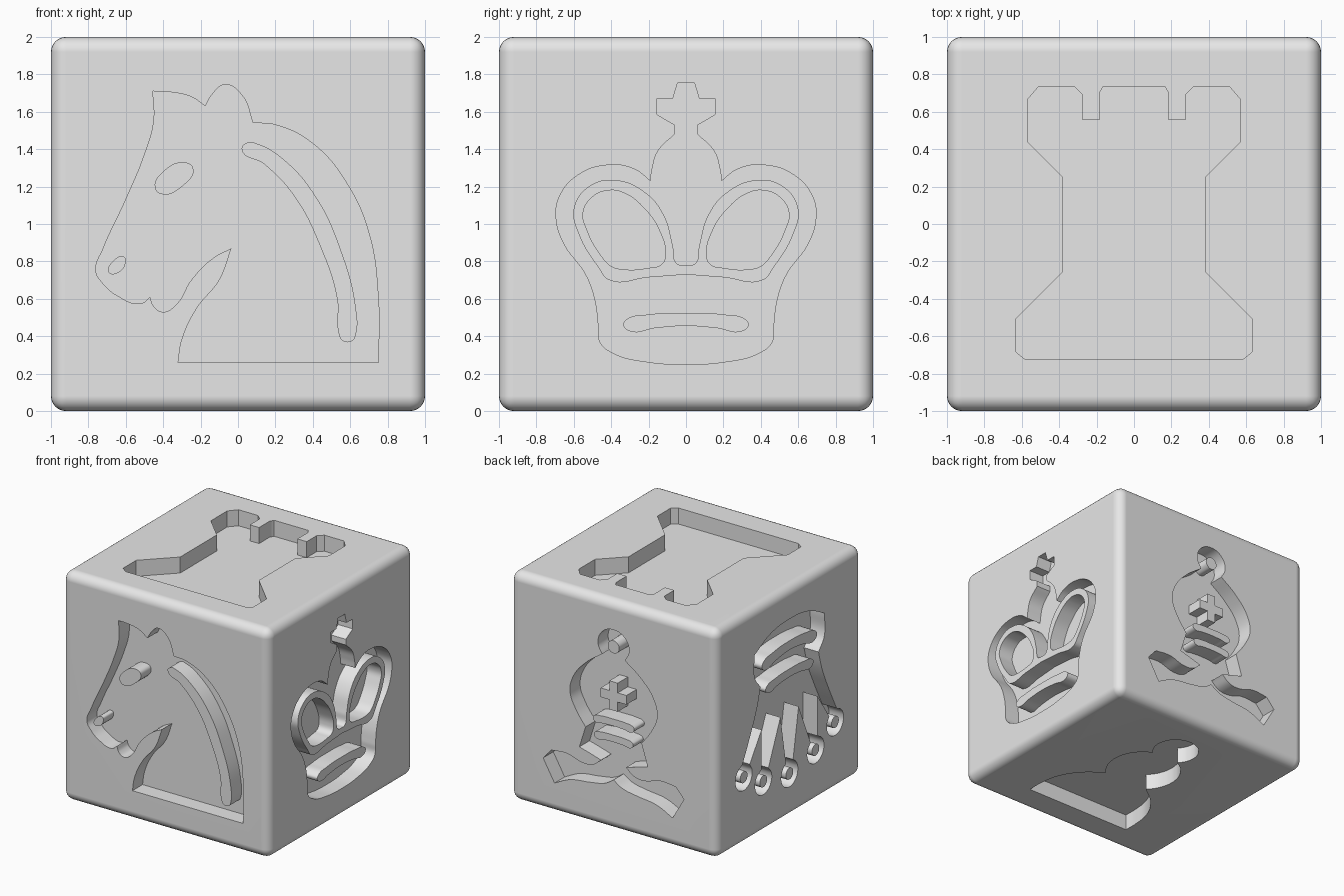
import bpy
import bmesh
from math import cos, sin, radians
from mathutils import Matrix, Vector

DEPTH = 0.14       # depth of the engraved pockets
ROUNDING = 0.08    # radius of the cube edges

default_cube = bpy.data.objects.get("Cube")
if default_cube:
    bpy.data.objects.remove(default_cube, do_unlink=True)


# ---------- outline helpers: a point is (u, v) if smooth, (u, v, 1) if a corner ----------
def mirrored(half):
    """Close a right-hand half outline (top centre to bottom centre) by mirroring it."""
    left = [(-p[0],) + tuple(p[1:]) for p in reversed(half) if abs(p[0]) > 1e-4]
    return half + left


def flipped(outline):
    """Mirror a whole outline to the left side."""
    return [(-p[0],) + tuple(p[1:]) for p in outline]


def arc(centre, radius, start, end, steps=8):
    """Points along an arc whose two ends are corners."""
    points = []
    for i in range(steps + 1):
        angle = radians(start + (end - start) * i / steps)
        point = (centre[0] + radius * cos(angle), centre[1] + radius * sin(angle))
        points.append(point + (1,) if i in (0, steps) else point)
    return points


def circle(centre, radius):
    return [p[:2] for p in arc(centre, radius, 0, 360)[:-1]]


def corners(points):
    return [(u, v, 1) for u, v in points]


def band(half_width, middle, thickness, sag):
    """A slim rounded bar whose ends drop by sag."""
    t = thickness / 2
    return mirrored([
        (0, middle + t),
        (half_width * 0.6, middle + t - sag * 0.3),
        (half_width * 0.95, middle + t * 0.6 - sag * 0.7),
        (half_width, middle - sag),
        (half_width * 0.88, middle - t - sag),
        (half_width * 0.5, middle - t - sag * 0.4),
        (0, middle - t),
    ])


def pocket(outlines, right, up, base=0.0):
    """Solid for one engraved face; nested outlines alternate between pocket and island."""
    curve = bpy.data.curves.new("pocket_profile", "CURVE")
    curve.dimensions = "2D"
    curve.fill_mode = "BOTH"
    curve.extrude = DEPTH
    curve.resolution_u = 8
    for outline in outlines:
        spline = curve.splines.new("BEZIER")
        spline.bezier_points.add(len(outline) - 1)
        spline.use_cyclic_u = True
        for bezier, point in zip(spline.bezier_points, outline):
            bezier.co = (point[0], point[1] - base, 0)
            kind = "VECTOR" if len(point) == 3 else "AUTO"
            bezier.handle_left_type = bezier.handle_right_type = kind
    helper = bpy.data.objects.new("pocket_profile", curve)
    bpy.context.collection.objects.link(helper)
    graph = bpy.context.evaluated_depsgraph_get()
    mesh = bpy.data.meshes.new_from_object(helper.evaluated_get(graph))
    # Stand the profile on its cube face
    right, up = Vector(right), Vector(up)
    normal = right.cross(up)
    turn = Matrix((right, up, normal)).transposed().to_4x4()
    mesh.transform(Matrix.Translation(normal + Vector((0, 0, 1))) @ turn)
    bpy.data.objects.remove(helper, do_unlink=True)
    return mesh


# ---------- knight ----------
knight_head = [
    (-.455, 1.71, 1), (-.36, 1.705), (-.25, 1.68), (-.175, 1.63, 1), (-.14, 1.69),
    (-.07, 1.745), (.02, 1.69), (.08, 1.54, 1), (.2, 1.53), (.4, 1.43), (.58, 1.22),
    (.7, .95), (.75, .6), (.75, .26, 1), (-.32, .26, 1), (-.3, .38), (-.22, .55),
    (-.1, .7), (-.035, .87, 1), (-.13, .82), (-.25, .7), (-.33, .57), (-.4, .53),
    (-.45, .56), (-.47, .61, 1), (-.52, .575), (-.65, .62), (-.72, .68), (-.76, .75),
    (-.72, .87), (-.6, 1.13), (-.5, 1.37), (-.45, 1.55),
]
knight_eye = [(-.445, 1.2), (-.41, 1.16), (-.3, 1.2), (-.24, 1.3), (-.3, 1.33), (-.4, 1.28)]
knight_nostril = [(-.69, .74), (-.64, .74), (-.6, .8), (-.61, .825), (-.67, .8)]
knight_mane = [
    (.02, 1.4), (.05, 1.435), (.1, 1.43), (.25, 1.34), (.42, 1.14), (.55, .86),
    (.63, .55), (.63, .41), (.61, .375), (.56, .375), (.54, .41), (.53, .6),
    (.44, .88), (.3, 1.15), (.14, 1.32),
]

# ---------- king ----------
king_body = mirrored(
    corners([(.045, 1.755), (.07, 1.67), (.155, 1.67), (.155, 1.585), (.06, 1.53), (.06, 1.48)])
    + [(.15, 1.39), (.18, 1.3), (.19, 1.23, 1), (.28, 1.295), (.42, 1.315), (.58, 1.26),
       (.675, 1.15), (.695, 1.05), (.66, .91), (.53, .72), (.485, .59), (.468, .46),
       (.46, .37), (.39, .31), (.2, .262), (0, .25)]
)
king_arms = mirrored([
    (0, .78), (.05, .79), (.07, .88), (.12, 1.05), (.22, 1.17), (.38, 1.235), (.52, 1.2),
    (.6, 1.08), (.575, .95), (.47, .77), (.41, .7), (.2, .715), (0, .73, 1),
])
king_opening = [
    (.11, .83), (.14, .96), (.22, 1.08), (.33, 1.165), (.41, 1.18), (.5, 1.145),
    (.55, 1.06), (.53, .97), (.46, .84), (.4, .775), (.33, .757), (.2, .765), (.13, .785),
]
king_band = band(.335, .49, .07, .03)

# ---------- rook ----------
rook_body = mirrored(corners([
    (.165, .735), (.185, .7), (.185, .555), (.275, .555), (.275, .69), (.32, .735),
    (.51, .735), (.57, .665), (.57, .44), (.38, .25), (.38, -.255), (.63, -.505),
    (.63, -.685), (.58, -.725),
]))

# ---------- bishop ----------
bishop_body = mirrored([
    (0, .75), (.11, .705), (.15, .6), (.11, .51, 1), (.27, .39), (.39, .24), (.42, .1),
    (.37, -.03), (.27, -.17, 1), (.33, -.36, 1), (.22, -.39), (.12, -.42, 1), (.2, -.48),
    (.3, -.49), (.45, -.45), (.6, -.46, 1), (.68, -.55, 1), (.57, -.74, 1), (.42, -.67),
    (.22, -.64), (.08, -.61), (0, -.56, 1),
])
arm, half_bar, cross_height = .125, .04, .17
bishop_cross = mirrored(corners([
    (half_bar, cross_height + arm), (half_bar, cross_height + half_bar),
    (arm, cross_height + half_bar), (arm, cross_height - half_bar),
    (half_bar, cross_height - half_bar), (half_bar, cross_height - arm),
]))
bishop_details = [circle((0, .6), .055), bishop_cross,
                  band(.2, -.06, .06, .01), band(.19, -.2, .06, .01)]

# ---------- queen, engraved upside down ----------
outer_ball, inner_ball, middle_ball, ball_radius = (.63, -.41), (.36, -.55), (0, -.62), .115
queen_body = mirrored(
    [(0, .73), (.26, .7), (.48, .6, 1), (.48, .4), (.4, .29, 1), (.45, .12), (.54, -.08)]
    + arc(outer_ball, ball_radius, 80, -225)
    + [(.385, -.09, 1)]
    + arc(inner_ball, ball_radius, 77, -233)
    + [(.125, -.08, 1)]
    + arc(middle_ball, ball_radius, 65, -90)[:-1]
    + [(0, middle_ball[1] - ball_radius)]
)
queen_details = [circle(middle_ball, .05), band(.38, .5, .08, .05), band(.33, .26, .07, .03)]
for ball in (outer_ball, inner_ball):
    jewel = circle(ball, .05)
    queen_details += [jewel, flipped(jewel)]

# ---------- pawn ----------
pawn_body = mirrored(
    [(0, .73)] + arc((0, .54), .19, 70, -45)
    + arc((0, .12), .31, 63, -46)
    + [(.39, -.25), (.49, -.42), (.52, -.6), (.52, -.725, 1)]
)

# ---------- gather the six pockets into one cutter ----------
x_axis, y_axis, z_axis = (1, 0, 0), (0, 1, 0), (0, 0, 1)
minus_x, minus_y = (-1, 0, 0), (0, -1, 0)
pockets = [
    pocket([knight_head, knight_eye, knight_nostril, knight_mane], x_axis, z_axis, base=1),
    pocket([king_body, king_arms, king_opening, flipped(king_opening), king_band],
           y_axis, z_axis, base=1),
    pocket([rook_body], x_axis, y_axis),
    pocket([bishop_body] + bishop_details, minus_x, z_axis),
    pocket([queen_body] + queen_details, minus_y, z_axis),
    pocket([pawn_body], minus_x, y_axis),
]
bm = bmesh.new()
for mesh in pockets:
    bm.from_mesh(mesh)
    bpy.data.meshes.remove(mesh)
bmesh.ops.remove_doubles(bm, verts=bm.verts, dist=1e-4)
bmesh.ops.recalc_face_normals(bm, faces=bm.faces)
cutter_mesh = bpy.data.meshes.new("pocket_cutter")
bm.to_mesh(cutter_mesh)
bm.free()
cutter = bpy.data.objects.new("pocket_cutter", cutter_mesh)
cutter.hide_render = True
bpy.context.collection.objects.link(cutter)

# ---------- rounded cube with the pockets cut out ----------
bpy.ops.mesh.primitive_cube_add(size=2, location=(0, 0, 1))
die = bpy.context.object
die.name = "chess_die"
die.data.transform(Matrix.Translation((0, 0, 1)))
die.location = (0, 0, 0)

rounding = die.modifiers.new("rounded_edges", "BEVEL")
rounding.width = ROUNDING
rounding.segments = 6
engraving = die.modifiers.new("engraving", "BOOLEAN")
engraving.operation = "DIFFERENCE"
engraving.solver = "EXACT"
engraving.object = cutter
for name in ("rounded_edges", "engraving"):
    bpy.ops.object.modifier_apply(modifier=name)
bpy.data.objects.remove(cutter, do_unlink=True)

# Single plain material
grey = bpy.data.materials.new("light_grey")
grey.use_nodes = True
grey.diffuse_color = (0.8, 0.8, 0.8, 1)
grey.node_tree.nodes["Principled BSDF"].inputs["Base Color"].default_value = (0.8, 0.8, 0.8, 1)
die.data.materials.clear()
die.data.materials.append(grey)

# Smooth rounds, crisp pocket rims, flat sides
bpy.ops.object.shade_smooth_by_angle(angle=radians(30))
flat_sides = die.modifiers.new("flat_sides", "WEIGHTED_NORMAL")
flat_sides.keep_sharp = True
